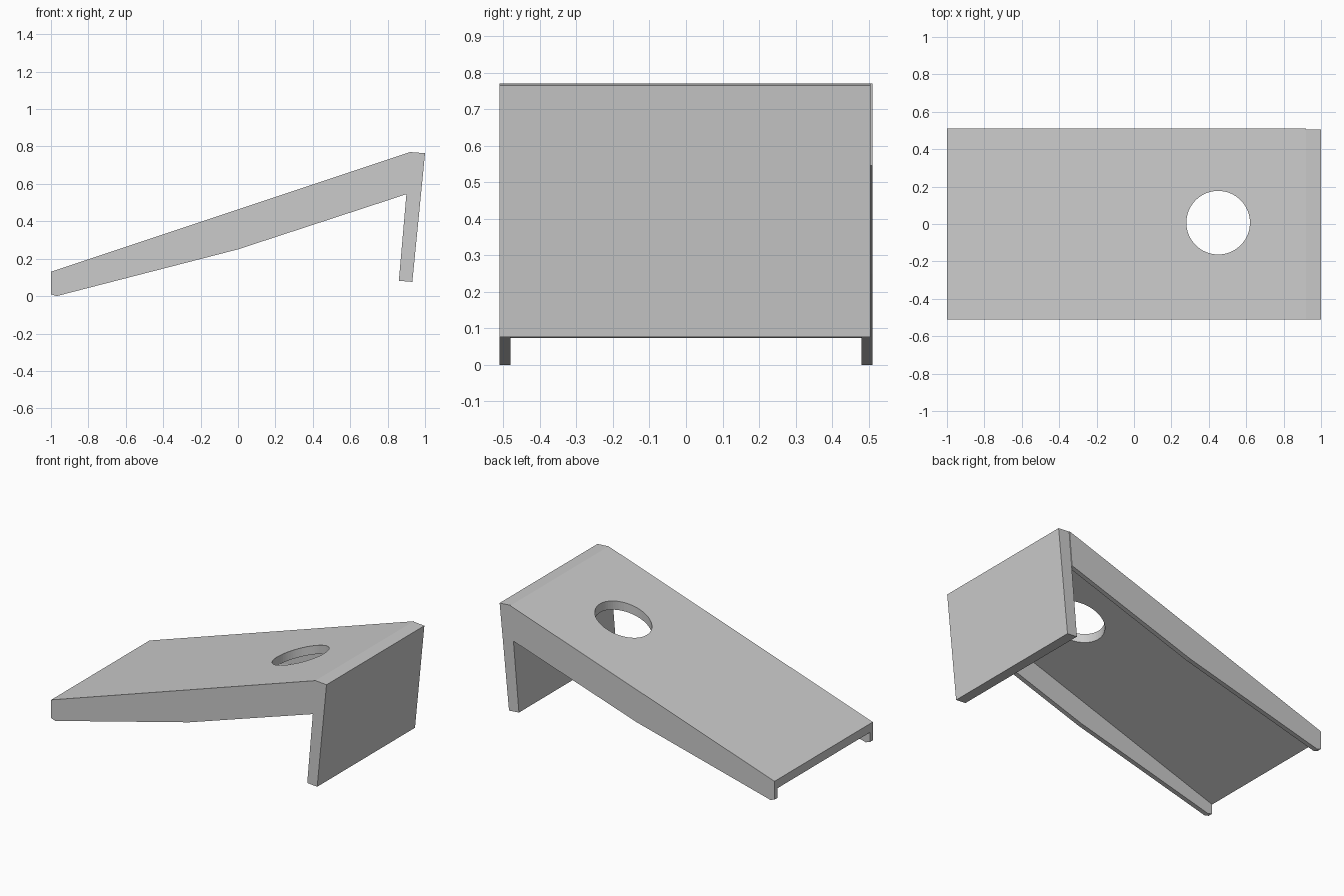
import bpy, bmesh

if "Cube" in bpy.data.objects:
    bpy.data.objects.remove(bpy.data.objects["Cube"])


def extrude_profile(name, profile, y0, y1):
    """Extrude an x-z outline along y."""
    bm = bmesh.new()
    face = bm.faces.new([bm.verts.new((x, y0, z)) for x, z in profile])
    ext = bmesh.ops.extrude_face_region(bm, geom=[face])
    verts = [v for v in ext["geom"] if isinstance(v, bmesh.types.BMVert)]
    bmesh.ops.translate(bm, verts=verts, vec=(0, y1 - y0, 0))
    bmesh.ops.recalc_face_normals(bm, faces=bm.faces)
    mesh = bpy.data.meshes.new(name)
    bm.to_mesh(mesh)
    bm.free()
    obj = bpy.data.objects.new(name, mesh)
    bpy.context.collection.objects.link(obj)
    return obj


HALF = 0.51     # half width
RAIL = 0.03     # side rail thickness
DECK = 0.057    # vertical deck thickness

# Sloping deck
board = extrude_profile("deck_board", [
    (-1, 0.13), (0.92, 0.77), (0.915, 0.768 - DECK), (-1, 0.13 - DECK)],
    -HALF, HALF)

# Round hole, cut straight down
bpy.ops.mesh.primitive_cylinder_add(vertices=64, radius=0.17, depth=1,
                                    location=(0.45, 0.007, 0.6))
cutter = bpy.context.object
cutter.name = "hole_cutter"
cutter.hide_render = True
cutter.display_type = 'WIRE'
cut = board.modifiers.new("hole", 'BOOLEAN')
cut.operation = 'DIFFERENCE'
cut.solver = 'EXACT'
cut.object = cutter

# Tapered side rails under the deck
rail_profile = [(-1, 0.13 - DECK), (0.915, 0.768 - DECK), (0.901, 0.545),
                (0, 0.25), (-0.97, 0.0), (-1, 0.01)]
for side, y0 in (("front", -HALF), ("back", HALF - RAIL)):
    extrude_profile(side + "_side_rail", rail_profile, y0, y0 + RAIL)

# Leaning support panel at the high end
extrude_profile("support_panel", [
    (0.92, 0.77), (1.0, 0.764), (0.932, 0.076), (0.86, 0.082)], -HALF, 0.505)
